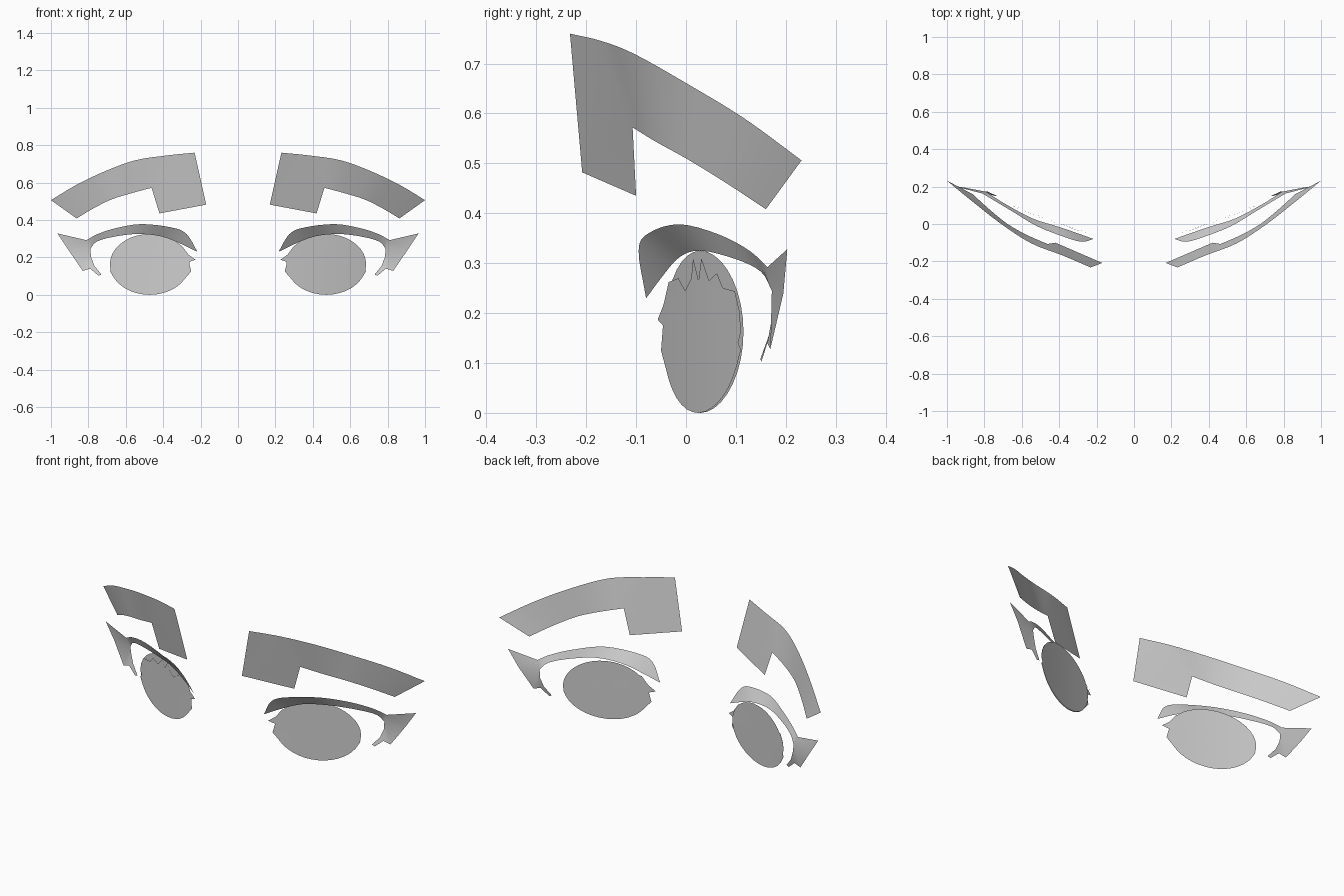
import bpy, bmesh, math
from mathutils import Vector

if "Cube" in bpy.data.objects:
    bpy.data.objects.remove(bpy.data.objects["Cube"])

grey = bpy.data.materials.new("soft grey")
grey.diffuse_color = (0.62, 0.62, 0.62, 1)
grey.use_nodes = True
grey.node_tree.nodes["Principled BSDF"].inputs["Base Color"].default_value = grey.diffuse_color


def smooth_path(pts, n=4):
    """Catmull-Rom curve through the points."""
    p = [Vector(q) for q in pts]
    p = [2 * p[0] - p[1]] + p + [2 * p[-1] - p[-2]]
    out = []
    for a, b, c, d in zip(p, p[1:], p[2:], p[3:]):
        for i in range(n):
            t = i / n
            out.append(0.5 * (2 * b + (c - a) * t + (2 * a - 5 * b + 4 * c - d) * t * t
                              + (3 * b - a - 3 * c + d) * t ** 3))
    return out + [p[-2]]


def sheet(name, polys):
    """Thin sheet facing forward, mirrored to the other side of the face."""
    bm = bmesh.new()
    for poly in polys:
        bm.faces.new([bm.verts.new(v) for v in poly])
    bmesh.ops.remove_doubles(bm, verts=bm.verts, dist=0.0005)
    bmesh.ops.triangulate(bm, faces=[f for f in bm.faces if len(f.verts) > 4])
    bm.normal_update()
    for f in bm.faces:
        f.smooth = True
        if f.normal.y > 0:
            f.normal_flip()
    me = bpy.data.meshes.new(name)
    bm.to_mesh(me)
    bm.free()
    me.materials.append(grey)
    ob = bpy.data.objects.new(name, me)
    bpy.context.collection.objects.link(ob)
    ob.modifiers.new("mirror", 'MIRROR').use_mirror_merge = False
    return ob


def strip(a, b):
    return [[a[i], a[i + 1], b[i + 1], b[i]] for i in range(len(a) - 1)]


# Eyebrows: a curved band with a deeper square inner end
top = smooth_path([(.232, -.2325, .76), (.38, -.169, .745), (.55, -.103, .719),
                   (.71, 0, .661), (.86, .117, .59), (1, .2315, .506)])
low = smooth_path([(.462, -.107, .572), (.57, -.06, .543), (.676, 0, .51),
                   (.775, .08, .461), (.863, .16, .408)])
k = 6  # upper edge point above the step
inner = [top[:k + 1] + [low[0], (.42, -.10, .435), (.17, -.208, .482)]]
outer_top = top[k:]
n = len(outer_top) - 1
outer_low = []
for i in range(n + 1):
    s = i / n * (len(low) - 1)
    j = min(int(s), len(low) - 2)
    outer_low.append(low[j].lerp(low[j + 1], s - j))
sheet("eyebrows", inner + strip(outer_top, outer_low))

# Upper lashes: tapered arc, then a wing and a short lower spur
lash_top = smooth_path([(.217, -.08, .23), (.275, -.095, .325), (.356, -.075, .36),
                        (.516, -.013, .378), (.65, .067, .357), (.75, .127, .325),
                        (.81, .163, .292)])
lash_low = smooth_path([(.217, -.08, .229), (.30, -.05, .27), (.41, -.013, .312),
                        (.543, .03, .325), (.676, .10, .308), (.757, .15, .283),
                        (.79, .172, .245)])
arc = strip(lash_top, lash_low)
arc[0] = [lash_top[0], lash_top[1], lash_low[1]]
wing_low, corner = (.906, .195, .239), (.785, .174, .2)
spur_a, spur_b = (.83, .169, .128), (.79, .163, .14)
wing = [[lash_top[-1], (.965, .203, .328), wing_low, lash_low[-1]],
        [lash_low[-1], wing_low, spur_a, corner],
        [corner, spur_a, spur_b],
        [corner, spur_b, (.768, .166, .155)],
        [spur_b, (.746, .151, .102), (.73, .149, .108), (.768, .166, .155)]]
sheet("eyelashes", arc + wing)


# Irises: slightly bowed ovals that follow the face
CX, CZ, RX, RZ = .472, .1625, .213, .1625


def on_eye(x, z, lift=0):
    t = (x - .25) / .43
    return (x, -.045 + .158 * t - .03 * t * (1 - t) - lift, z)


def oval(deg, r=1):
    a = math.radians(deg)
    return CX + RX * r * math.cos(a), CZ + RZ * r * math.sin(a)


polys = []
for r0, r1 in ((0, .35), (.35, .7), (.7, 1)):
    for d in range(0, 360, 10):
        quad = [oval(d, r0), oval(d, r1), oval(d + 10, r1), oval(d + 10, r0)]
        if r0 == 0:
            quad = quad[:3]
        polys.append([on_eye(*q) for q in quad])
sheet("irises", polys)

# Front iris layer: jagged upper edge and small side barbs
outline = [(.227, .187), (.263, .175), (.25, .125)]
outline += [oval(d) for d in range(208, 336, 9)]
outline += [(.685, .127), (.672, .14), oval(0), oval(15), oval(30)]
outline += [(.60, .25), (.57, .28), (.53, .265), (.49, .31), (.475, .265),
            (.445, .31), (.435, .27), (.40, .245), (.36, .27), (.30, .262),
            (.265, .215)]
sheet("iris_fronts", [[on_eye(x, z, .005) for x, z in outline]])
